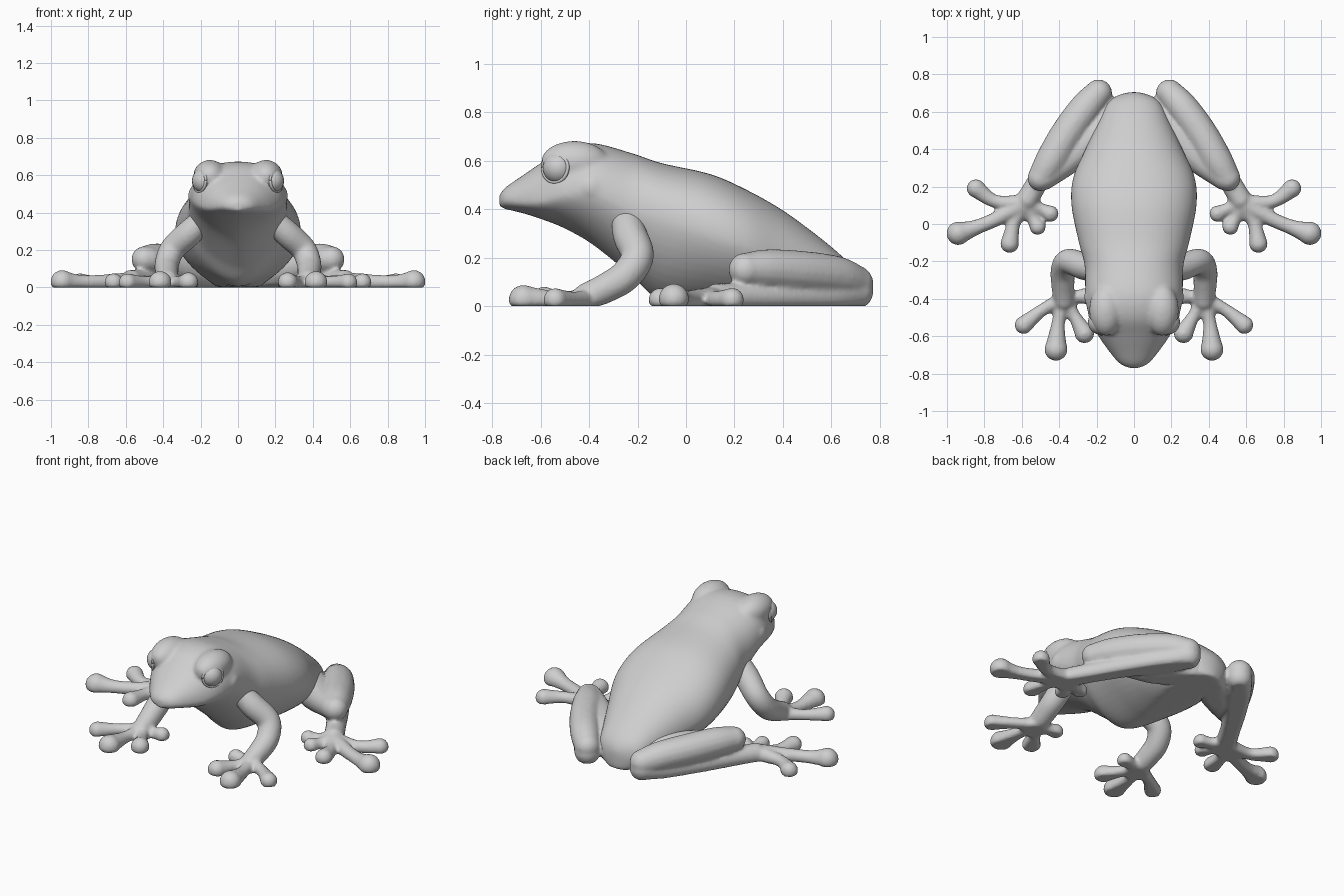
import bpy, bmesh
from math import pi, sin, cos, copysign
from mathutils import Vector, Matrix

if "Cube" in bpy.data.objects:
    bpy.data.objects.remove(bpy.data.objects["Cube"], do_unlink=True)

skin = bpy.data.materials.new("grey_skin")
skin.use_nodes = True
skin.diffuse_color = (0.62, 0.62, 0.62, 1)
skin.node_tree.nodes["Principled BSDF"].inputs["Base Color"].default_value = skin.diffuse_color

UP = Vector((0, 0, 1))


def resample(points, steps):
    """Catmull-Rom interpolation through tuples of any length."""
    padded = [points[0], *points, points[-1]]
    result = []
    for a, b, c, d in zip(padded, padded[1:], padded[2:], padded[3:]):
        for k in range(steps):
            t = k / steps
            result.append([q + t / 2 * (r - p + t * (2 * p - 5 * q + 4 * r - s
                           + t * (3 * (q - r) + s - p)))
                           for p, q, r, s in zip(a, b, c, d)])
    return result + [list(points[-1])]


def loft(bm, rings):
    """Skin a list of coordinate rings and close both ends."""
    rings = [[bm.verts.new(co) for co in ring] for ring in rings]
    for a, b in zip(rings, rings[1:]):
        for i in range(len(a)):
            bm.faces.new((a[i - 1], a[i], b[i], b[i - 1]))
    bm.faces.new(rings[0][::-1])
    bm.faces.new(rings[-1])


def ellipsoid(bm, centre, radii):
    matrix = Matrix.LocRotScale(Vector(centre), None, Vector(radii))
    bmesh.ops.create_uvsphere(bm, u_segments=24, v_segments=16, radius=1, matrix=matrix)


def tube(bm, points, sides=16):
    """Round-ended tube through (x, y, z, radius) points."""
    path = resample(points, 6)
    rings = []
    for i, (x, y, z, r) in enumerate(path):
        before, after = path[max(i - 1, 0)], path[min(i + 1, len(path) - 1)]
        along = (Vector(after[:3]) - Vector(before[:3])).normalized()
        side = along.cross(UP).normalized()
        over = side.cross(along)
        rings.append([Vector((x, y, z)) + r * (side * cos(a) + over * sin(a))
                      for a in (2 * pi * k / sides for k in range(sides))])
    loft(bm, rings)
    for x, y, z, r in (points[0], points[-1]):
        ellipsoid(bm, (x, y, z), (r, r, r))


def finish(bm, name, side=1, soften=0):
    """Mirror if needed, flatten on the ground and blend into one skin."""
    for v in bm.verts:
        v.co.x *= side
        v.co.z = max(v.co.z, 0)
    bmesh.ops.recalc_face_normals(bm, faces=bm.faces)
    for face in bm.faces:
        face.smooth = True
    mesh = bpy.data.meshes.new(name)
    bm.to_mesh(mesh)
    bm.free()
    mesh.materials.append(skin)
    obj = bpy.data.objects.new(name, mesh)
    bpy.context.collection.objects.link(obj)
    if soften:
        remesh = obj.modifiers.new("blend", 'REMESH')
        remesh.mode = 'VOXEL'
        remesh.voxel_size = 0.01
        remesh.use_smooth_shade = True
        smooth = obj.modifiers.new("soften", 'SMOOTH')
        smooth.factor = 0.5
        smooth.iterations = soften


# Body stations: y, half width, bottom, top, height of the widest line
stations = [
    (-.77, .03, .41, .46, .435), (-.745, .08, .4, .49, .43),
    (-.68, .135, .385, .535, .425), (-.6, .19, .36, .59, .43),
    (-.5, .24, .32, .655, .46), (-.38, .26, .25, .672, .47),
    (-.22, .265, .12, .63, .4), (-.1, .295, .02, .59, .36),
    (.1, .335, 0, .545, .3), (.25, .325, -.01, .48, .25),
    (.4, .26, -.03, .395, .19), (.55, .19, -.05, .285, .13),
    (.65, .14, -.05, .2, .1), (.69, .08, -.03, .15, .08), (.705, .02, .03, .11, .08),
]


def body_ring(y, width, low, high, middle, sides=48):
    ring = []
    for k in range(sides):
        c, s = cos(2 * pi * k / sides), sin(2 * pi * k / sides)
        power = 2 / 2.2 if s > 0 else 2 / 1.65
        reach = high - middle if s > 0 else middle - low
        ring.append((width * copysign(abs(c) ** power, c), y,
                     middle + reach * copysign(abs(s) ** power, s)))
    return ring


bm = bmesh.new()
loft(bm, [body_ring(*s) for s in resample(stations, 6)])
for side in (-1, 1):
    # Brow over the eye, eardrum and nostril bump
    ellipsoid(bm, (side * .15, -.46, .595), (.09, .14, .087))
    ellipsoid(bm, (side * .24, -.39, .49), (.028, .045, .045))
    ellipsoid(bm, (side * .055, -.69, .49), (.02, .028, .02))
finish(bm, "body", soften=14)

# Arm from shoulder to palm, then fingers from the palm
arm = [(.18, -.25, .37, .06), (.26, -.23, .29, .072), (.35, -.2, .205, .068),
       (.38, -.25, .125, .066), (.38, -.33, .075, .062), (.375, -.41, .04, .056)]
palm = (.375, -.4, .03, .045)
fingers = [
    [(.49, -.46, .026, .034), (.59, -.54, .026, .049)],
    [(.405, -.53, .026, .036), (.417, -.67, .026, .062)],
    [(.32, -.49, .026, .034), (.265, -.585, .028, .053)],
    [(.32, -.39, .026, .034), (.255, -.385, .026, .045)],
]
hand_web = (.38, -.43, .02), (.075, .075, .042)

# Folded hind leg: shank on top, tarsus on the ground, thigh into the hip
shank = [(.5, .245, .15, .07), (.445, .335, .15, .085), (.36, .48, .14, .088),
         (.26, .62, .122, .085), (.19, .7, .095, .073)]
tarsus = [(.19, .7, .06, .073), (.28, .58, .045, .074), (.4, .41, .042, .064),
          (.5, .25, .04, .058), (.57, .13, .034, .06)]
thigh = [(.06, .59, .07, .1), (.21, .47, .09, .105), (.36, .34, .12, .08),
         (.48, .25, .15, .068)]
sole = (.58, .11, .03, .052)
toes = [
    [(.74, .025, .028, .04), (.85, -.02, .026, .042), (.94, -.05, .03, .063)],
    [(.74, .12, .026, .036), (.845, .19, .026, .05)],
    [(.64, .01, .026, .036), (.665, -.105, .026, .05)],
    [(.5, .08, .026, .034), (.447, .055, .026, .045)],
    [(.545, .04, .026, .034), (.515, -.015, .026, .044)],
]
foot_web = (.595, .085, .02), (.085, .07, .042)


def limb(name, side, segments, root, digits, web):
    bm = bmesh.new()
    for segment in segments:
        tube(bm, segment)
    for digit in digits:
        tube(bm, [root, *digit])
    ellipsoid(bm, *web)
    finish(bm, name, side, soften=6)


for side, label in ((1, "left"), (-1, "right")):
    limb(label + "_arm", side, [arm], palm, fingers, hand_web)
    limb(label + "_hind_leg", side, [shank, tarsus, thigh], sole, toes, foot_web)

    # Eyeball with a raised lid ring
    gaze = Vector((.82, -.5, .05)).normalized()
    centre = Vector((.18, -.525, .57))
    bm = bmesh.new()
    ellipsoid(bm, centre, (.066, .066, .066))
    finish(bm, label + "_eye", side)

    across = gaze.cross(UP).normalized()
    over = across.cross(gaze)
    bm = bmesh.new()
    lid = []
    for k in range(33):
        a = 2 * pi * k / 32
        spoke = across * cos(a) + over * sin(a)
        hub = centre + gaze * .028 + spoke * .06
        lid.append([hub + .008 * (spoke * cos(b) + gaze * sin(b))
                    for b in (2 * pi * j / 8 for j in range(8))])
    loft(bm, lid)
    finish(bm, label + "_eyelid", side)
